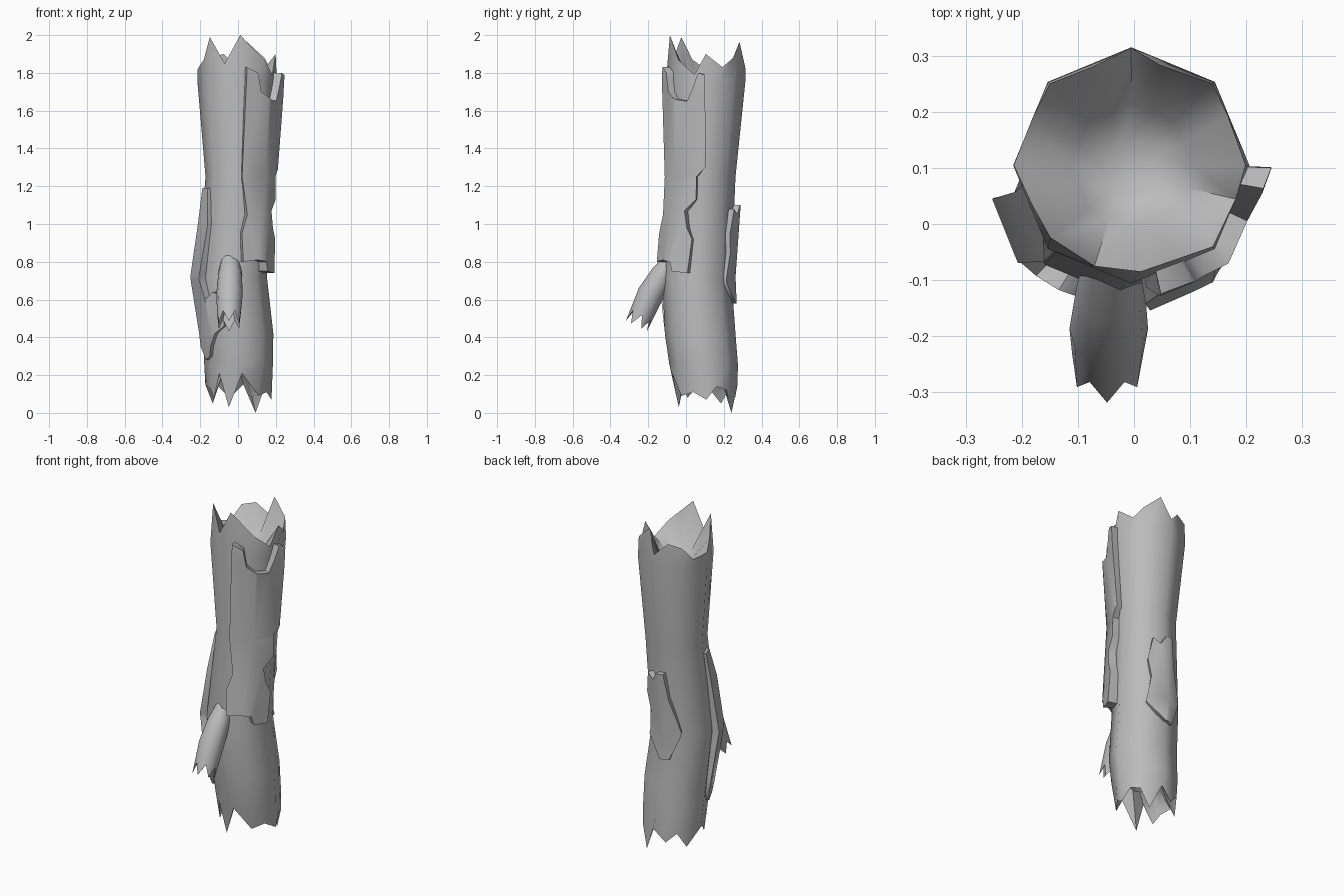
import bpy, bmesh
from math import sin, cos, radians, pi
from mathutils import Vector

cube = bpy.data.objects.get("Cube")
if cube:
    bpy.data.objects.remove(cube)

wood = bpy.data.materials.new("grey wood")
wood.use_nodes = True
GREY = (0.5, 0.5, 0.5, 1)
wood.diffuse_color = GREY
wood.node_tree.nodes["Principled BSDF"].inputs["Base Color"].default_value = GREY

# Trunk profile: height, centre x, centre y, radius
PROFILE = [(0, .005, .11, .167), (.15, .005, .105, .178), (.42, 0, .075, .187),
           (.72, -.03, .057, .183), (1.25, 0, .09, .172),
           (1.78, -.005, .105, .212), (2, -.005, .105, .197)]


def section(z):
    for low, high in zip(PROFILE, PROFILE[1:]):
        if z <= high[0]:
            f = (z - low[0]) / (high[0] - low[0])
            return [a + (b - a) * f for a, b in zip(low[1:], high[1:])]
    return PROFILE[-1][1:]


def on_trunk(angle, z, lift=0.0, scale=1.0):
    """Point on the eight-sided trunk at an angle in degrees and a height."""
    cx, cy, r = section(z)
    flat = cos(radians(22.5)) / cos(radians(angle % 45 - 22.5))
    r = r * scale * flat + lift
    return Vector((cx + r * cos(radians(angle)), cy + r * sin(radians(angle)), z))


def finish(bm, name, angle=50):
    bmesh.ops.recalc_face_normals(bm, faces=bm.faces)
    mesh = bpy.data.meshes.new(name)
    bm.to_mesh(mesh)
    bm.free()
    mesh.materials.append(wood)
    obj = bpy.data.objects.new(name, mesh)
    bpy.context.collection.objects.link(obj)
    bpy.ops.object.select_all(action='DESELECT')
    obj.select_set(True)
    bpy.context.view_layer.objects.active = obj
    bpy.ops.object.shade_smooth_by_angle(angle=radians(angle))


def loft(name, rings):
    """Skin a stack of rings and cap both ends."""
    bm = bmesh.new()
    loops = [[bm.verts.new(p) for p in ring] for ring in rings]
    n = len(loops[0])
    for a, b in zip(loops, loops[1:]):
        for i in range(n):
            j = (i + 1) % n
            bm.faces.new((a[i], a[j], b[j], b[i]))
    bm.faces.new(loops[0])
    bm.faces.new(loops[-1])
    finish(bm, name)


def bark(name, outline, lift):
    """Raised plate with an (angle, height) outline; lift gives its height off the trunk."""
    bm = bmesh.new()
    bm.faces.new([bm.verts.new((a / 100, z, 0)) for a, z in outline])
    cuts = [((a / 100, 0, 0), (1, 0, 0)) for a in range(-90, 300, 45)]
    cuts += [((0, p[0], 0), (0, 1, 0)) for p in PROFILE]
    for point, normal in cuts:
        geom = bm.verts[:] + bm.edges[:] + bm.faces[:]
        bmesh.ops.bisect_plane(bm, geom=geom, plane_co=point, plane_no=normal)
    bmesh.ops.triangulate(bm, faces=bm.faces[:])
    top = bmesh.ops.extrude_face_region(bm, geom=bm.faces[:])["geom"]
    for v in top:
        if isinstance(v, bmesh.types.BMVert):
            v.co.z = 1
    for v in bm.verts:
        v.co = on_trunk(v.co.x * 100, v.co.y, lift(v.co.y) if v.co.z > .5 else -.015)
    finish(bm, name, 60)


# Hollow trunk with splintered ends: (angle, height) counter-clockwise from +x
bottom = [(0, .07), (20, .14), (40, .12), (56, 0), (82, .15), (108, .08), (130, .14),
          (151, .05), (180, .15), (200, .13), (217, .08), (233, .21), (250, .03),
          (276, .21), (308, .09), (335, .11)]
top = [(0, 1.9), (27, 1.83), (45, 1.88), (74, 1.965), (90, 1.83), (112, 1.9), (135, 1.88),
       (155, 1.8), (180, 1.82), (202, 1.87), (222, 1.99), (250, 1.85), (275, 2),
       (297, 1.93), (315, 1.87), (342, 1.79)]


def level(z, scale=1.0):
    return [on_trunk(i * 22.5, z, 0, scale) for i in range(16)]


def rim(points):
    return [on_trunk(angle, z) for angle, z in points]


loft("trunk", [level(.28, .25), level(.25, .55), rim(bottom), level(.26), level(.42),
               level(.72), level(1.25), level(1.76), rim(top),
               level(1.75, .52), level(1.71, .25)])

# Bark plates
bark("front_bark", [(-77, 1.83), (-84, 1.25), (-73, 1.05), (-80, .95), (-76, .8),
                    (-55, .81), (-40, .8), (-36, .75), (-13, .74), (-10, .92),
                    (-19, .98), (-25, 1.07), (-8, 1.13), (-10, 1.25), (3, 1.3),
                    (-1, 1.79), (-10, 1.8), (-18, 1.71), (-25, 1.65), (-42, 1.66),
                    (-57, 1.7), (-62, 1.8)],
     lambda z: .04 if z > 1.3 else .036 + .035 * (1.3 - z))
bark("left_bark", [(183, 1.19), (206, 1.19), (224, 1), (215, .7), (225, .6),
                   (238, .64), (250, .62), (250, .46), (233, .42), (219, .3),
                   (202, .28), (186, .35), (183, .7), (185, 1)],
     lambda z: .044 - .06 * abs(z - .72))
bark("back_bark", [(64, 1.08), (77, 1.05), (87, 1.1), (99, 1.1), (104, .95),
                   (121, .75), (104, .58), (87, .58), (52, .69), (61, .85),
                   (55, .95)], lambda z: .018 + .03 * (z - .58))

# Broken branch stub, hollow at its splintered tip
AXIS = Vector((0, -.45, -.89)).normalized()
SIDE = Vector((1, 0, 0))
UP = AXIS.cross(SIDE)


def branch_ring(centre, r, jag=(0, 0)):
    ring = []
    for i in range(12):
        t = i * pi / 6
        ring.append(Vector(centre) + r * (cos(t) * SIDE + sin(t) * UP) + jag[i % 2] * AXIS)
    return ring


loft("branch_stub", [branch_ring((-.04, -.04, .84), .045),
                     branch_ring((-.042, -.12, .74), .062),
                     branch_ring((-.045, -.187, .63), .07),
                     branch_ring((-.048, -.245, .495), .062, (-.025, .04)),
                     branch_ring((-.048, -.215, .56), .04)])
